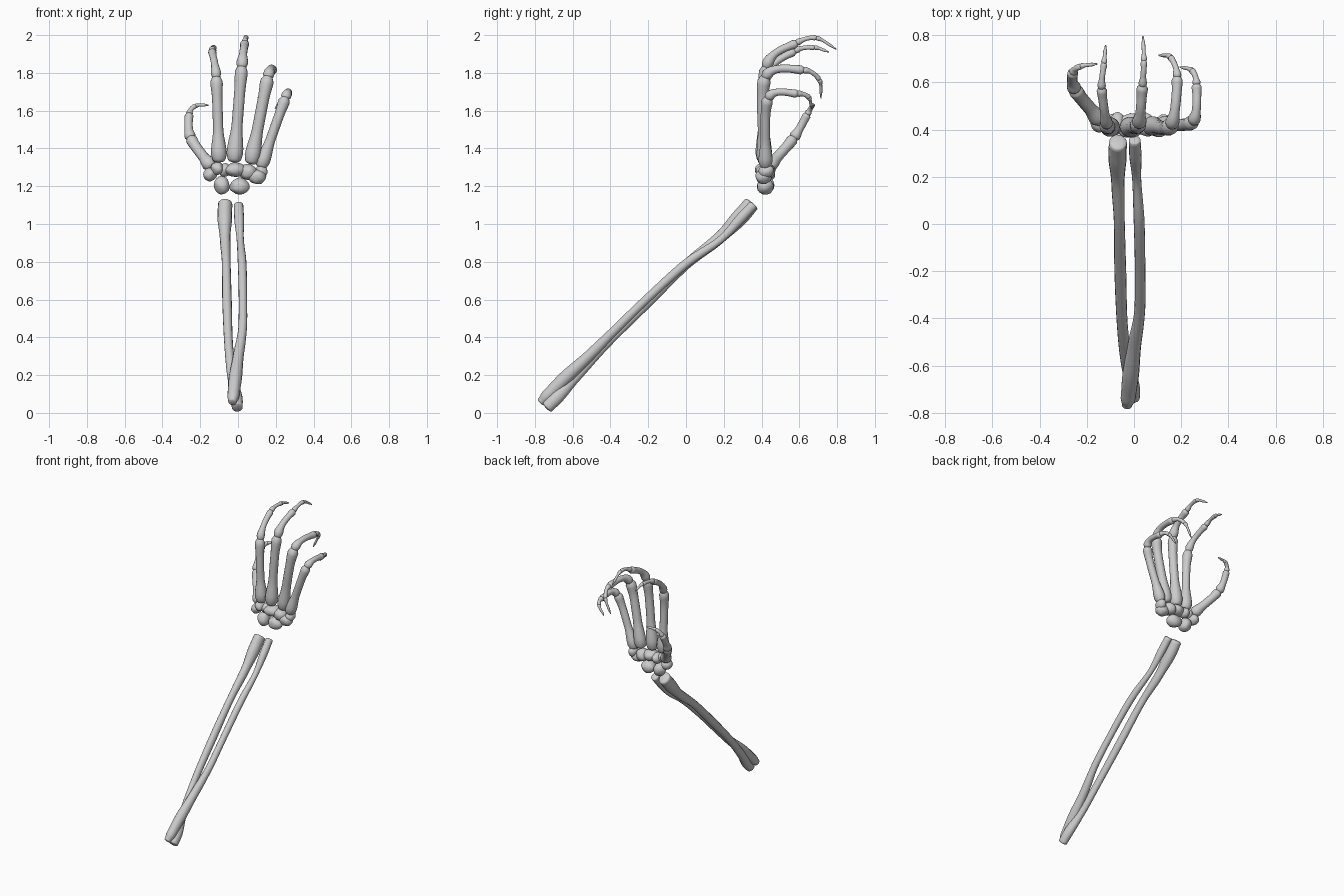
import bpy, bmesh, math
from mathutils import Vector, noise

if "Cube" in bpy.data.objects:
    bpy.data.objects.remove(bpy.data.objects["Cube"])

SIDES = 14


def curve_point(p, i, t, k=0.45):
    # smooth curve through the points, between p[i] and p[i+1]
    a, b = p[i], p[i + 1]
    m0 = (b - p[i - 1]) * k if i > 0 else b - a
    m1 = (p[i + 2] - a) * k if i + 2 < len(p) else b - a
    t2, t3 = t * t, t * t * t
    return (a * (2 * t3 - 3 * t2 + 1) + m0 * (t3 - 2 * t2 + t)
            + b * (3 * t2 - 2 * t3) + m1 * (t3 - t2))


def finish(name, bm):
    bmesh.ops.recalc_face_normals(bm, faces=bm.faces[:])
    me = bpy.data.meshes.new(name)
    bm.to_mesh(me)
    bm.free()
    for f in me.polygons:
        f.use_smooth = True
    ob = bpy.data.objects.new(name, me)
    bpy.context.collection.objects.link(ob)
    return ob


def tube(name, centres, radii, dome=0.5, depth=1.0):
    # round bone shaft with domed ends; depth scales it across its side axis
    bm = bmesh.new()
    n = len(centres)
    side = Vector((1, 0, 0))
    rings = []
    for i, c in enumerate(centres):
        tan = (centres[min(i + 1, n - 1)] - centres[max(i - 1, 0)]).normalized()
        side = (side - tan * side.dot(tan)).normalized()
        up = tan.cross(side)
        steps = [(0, 1)]
        if i == 0:
            steps = [(-dome * .8, .6), (-dome * .45, .88), (0, 1)]
        elif i == n - 1:
            steps = [(0, 1), (dome * .45, .88), (dome * .8, .6)]
        r = radii[i]
        for off, s in steps:
            rings.append([bm.verts.new(c + tan * off * r
                          + side * math.cos(a) * r * s
                          + up * math.sin(a) * r * s * depth)
                          for a in (2 * math.pi * k / SIDES for k in range(SIDES))])
        if i in (0, n - 1):
            sign = -1 if i == 0 else 1
            pole = bm.verts.new(c + tan * sign * dome * r)
            ring = rings[0] if i == 0 else rings[-1]
            for k in range(SIDES):
                bm.faces.new((ring[k], ring[(k + 1) % SIDES], pole))
    for a, b in zip(rings, rings[1:]):
        for k in range(SIDES):
            j = (k + 1) % SIDES
            bm.faces.new((a[k], a[j], b[j], b[k]))
    return finish(name, bm)


def profile(t, r0, rm, r1):
    # knobbed ends and a slimmer shaft
    keys = [(0, r0 * .8), (.08, r0), (.36, rm), (.66, rm), (.92, r1), (1, r1 * .75)]
    for (ta, ra), (tb, rb) in zip(keys, keys[1:]):
        if t <= tb:
            u = (t - ta) / (tb - ta)
            return ra + (rb - ra) * u * u * (3 - 2 * u)
    return keys[-1][1]


def digit(name, chain, sizes):
    # one bone per pair of joints, following a single curve
    parts = ["metacarpal", "proximal_bone", "middle_bone", "tip_bone"]
    pts = [Vector(p) for p in chain]
    for i, (r0, rm, r1) in enumerate(sizes):
        ts = [.02 + .96 * k / 18 for k in range(19)]
        tube(f"{name}_{parts[i]}", [curve_point(pts, i, t) for t in ts],
             [profile(t, r0, rm, r1) for t in ts], .55)


def long_bone(name, rows, depth=1.0):
    pts = [Vector(r[:3]) for r in rows]
    cs, rs = [], []
    for i in range(len(rows) - 1):
        for k in range(6):
            t = k / 6
            cs.append(curve_point(pts, i, t, .5))
            rs.append(rows[i][3] + (rows[i + 1][3] - rows[i][3]) * t * t * (3 - 2 * t))
    cs.append(pts[-1])
    rs.append(rows[-1][3])
    tube(name, cs, rs, .28, depth)


# forearm bones: x, y, z, radius
long_bone("radius_bone", [
    (-.068, .345, 1.105, .038), (-.07, .285, 1.035, .039), (-.068, .17, .92, .028),
    (-.062, 0, .785, .023), (-.058, -.2, .59, .025), (-.05, -.42, .37, .023),
    (-.032, -.58, .195, .025), (-.008, -.68, .085, .031), (-.004, -.735, .03, .029)], 1.15)
long_bone("ulna_bone", [
    (.003, .355, 1.1, .025), (.006, .29, 1.03, .026), (.012, .18, .915, .019),
    (.022, 0, .79, .023), (.026, -.2, .61, .022), (.024, -.37, .445, .023),
    (.004, -.5, .315, .028), (-.014, -.64, .185, .035), (-.024, -.73, .095, .032),
    (-.03, -.768, .058, .022)], 1.05)

# wrist bones: centre and half sizes
wrist = [
    (-.085, .42, 1.205, .042, .045, .048), (.008, .42, 1.2, .052, .045, .043),
    (-.148, .43, 1.262, .037, .042, .036), (-.11, .415, 1.295, .034, .042, .034),
    (-.07, .43, 1.285, .034, .042, .036), (-.015, .415, 1.287, .056, .052, .038),
    (.052, .42, 1.275, .046, .05, .042), (.102, .41, 1.25, .046, .042, .04),
    (.125, .425, 1.28, .032, .04, .036)]
for i, (x, y, z, a, b, c) in enumerate(wrist):
    bm = bmesh.new()
    bmesh.ops.create_icosphere(bm, subdivisions=3, radius=1)
    for v in bm.verts:
        k = 1 + .13 * noise.noise(v.co * 1.3 + Vector((i * 7.3, 0, 0)))
        v.co = Vector((x + v.co.x * a * k, y + v.co.y * b * k, z + v.co.z * c * k))
    finish(f"wrist_bone_{i + 1}", bm)

# fingers: base, knuckle, two joints and tip, then end / shaft / end radii
slim = [(.027, .019, .022), (.018, .012, .014), (.013, .008, .004)]
digit("index", [(-.1, .41, 1.335), (-.115, .42, 1.775), (-.137, .575, 1.915),
                (-.127, .68, 1.934), (-.12, .757, 1.91)],
      [(.042, .027, .033)] + slim)
digit("middle", [(-.02, .41, 1.335), (.02, .425, 1.83), (.036, .585, 1.958),
                 (.042, .69, 1.985), (.038, .797, 1.925)],
      [(.044, .029, .034), (.031, .021, .024)] + slim[1:])
digit("ring", [(.07, .415, 1.325), (.158, .42, 1.775), (.183, .62, 1.815),
               (.155, .705, 1.765), (.105, .715, 1.665)],
      [(.042, .03, .036), (.03, .021, .024)] + slim[1:])
digit("little", [(.122, .42, 1.305), (.25, .435, 1.665), (.265, .59, 1.69),
                 (.245, .65, 1.67), (.195, .665, 1.61)],
      [(.038, .026, .031)] + slim)
digit("thumb", [(-.145, .44, 1.305), (-.25, .57, 1.455), (-.258, .642, 1.58),
                (-.225, .668, 1.625), (-.155, .678, 1.63)],
      [(.038, .028, .031), (.03, .022, .023), (.018, .013, .013), (.012, .008, .004)])
